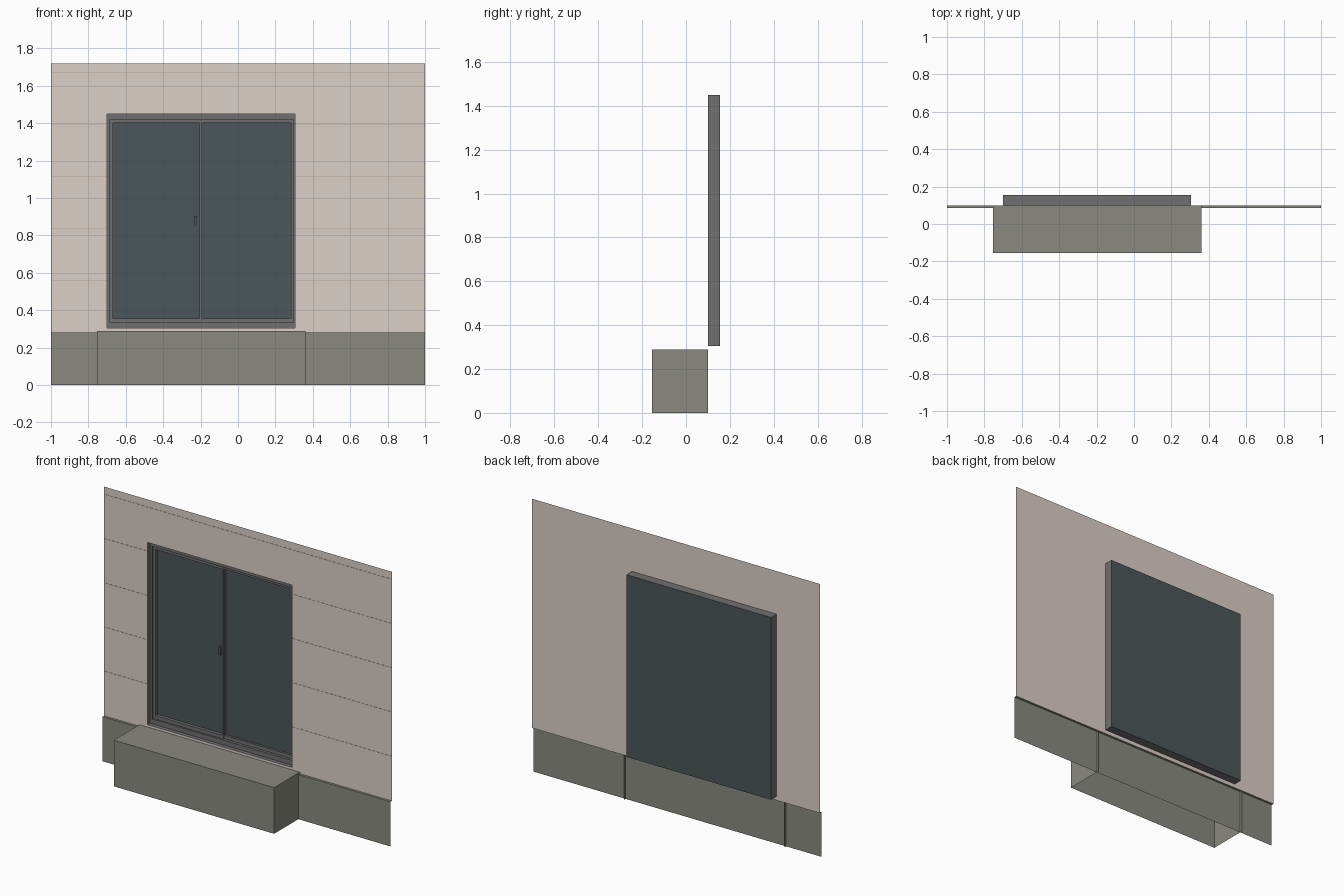
import bpy, bmesh

if "Cube" in bpy.data.objects:
    bpy.data.objects.remove(bpy.data.objects["Cube"])


def material(name, rgb):
    m = bpy.data.materials.new(name)
    m.diffuse_color = (*rgb, 1)
    m.use_nodes = True
    m.node_tree.nodes["Principled BSDF"].inputs["Base Color"].default_value = m.diffuse_color
    return m


ROSE = material("plaster", (0.72, 0.63, 0.58))
TAN = material("joint", (0.50, 0.41, 0.30))
STONE = material("stone", (0.255, 0.255, 0.22))
GREY = material("frame_grey", (0.165, 0.16, 0.16))
GLASS = material("dark_glass", (0.07, 0.095, 0.10))

# Corner indices run x, y, z; each side is wound outward
SIDES = {"left": (0, 1, 3, 2), "right": (4, 6, 7, 5), "front": (0, 4, 5, 1),
         "back": (2, 3, 7, 6), "bottom": (0, 2, 6, 4), "top": (1, 5, 7, 3)}


def add_box(bm, x, y, z, sides=tuple(SIDES), inward=False):
    v = [bm.verts.new((a, b, c)) for a in x for b in y for c in z]
    for s in sides:
        f = bm.faces.new([v[i] for i in SIDES[s]])
        if inward:
            f.normal_flip()


def make(name, mat, *boxes, **kw):
    bm = bmesh.new()
    for b in boxes:
        add_box(bm, *b, **kw)
    bmesh.ops.delete(bm, geom=[v for v in bm.verts if not v.link_faces], context='VERTS')
    bmesh.ops.remove_doubles(bm, verts=bm.verts, dist=0.0001)
    me = bpy.data.meshes.new(name)
    bm.to_mesh(me)
    bm.free()
    me.materials.append(mat)
    ob = bpy.data.objects.new(name, me)
    bpy.context.collection.objects.link(ob)
    return ob


def ring(x, y, z, left, right, bottom, top):
    """Four bars around a rectangular opening."""
    zi = (z[0] + bottom, z[1] - top)
    return [(x, y, (z[0], zi[0])), (x, y, (zi[1], z[1])),
            ((x[0], x[0] + left), y, zi), ((x[1] - right, x[1]), y, zi)]


X0, X1, Z0, Z1 = -0.70, 0.305, 0.305, 1.45   # window opening
YW, YB = 0.10, 0.155                         # wall plane, back of window

# Wall sheet around the opening
make("wall", ROSE, *ring((-1, 1), (YW, YW + 0.01), (0.28, 1.72),
                         X0 + 1, 1 - X1, Z0 - 0.28, 1.72 - Z1), sides=("front",))

# Horizontal joint lines, interrupted by the window
joints = []
for i in range(5):
    z = 0.56 + 0.278 * i
    spans = [(-1, X0), (X1, 1)] if z < Z1 else [(-1, 1)]
    joints += [(s, (YW - 0.001, YW), (z - 0.002, z + 0.002)) for s in spans]
make("wall_joints", TAN, *joints, sides=("front", "top", "bottom"))

# Plinth: front sheet and narrow ledge
make("plinth", STONE, ((-1, 1), (0.085, YW), (0, 0.28)), sides=("front", "top"))

# Hollow step in front of the window
make("step", STONE, ((-0.755, 0.36), (-0.155, YW), (0, 0.29)),
     sides=("front", "left", "right", "top"))

# Window: reveal, stepped frame, two sashes, glass, handle
make("window_reveal", GREY, ((X0, X1), (YW, YB), (Z0, Z1)),
     sides=("left", "right", "top", "bottom"), inward=True)
make("glass", GLASS, ((X0, X1), (YB, YB + 0.01), (Z0, Z1)), sides=("front",))
front = ("front", "left", "right", "top", "bottom")
make("window_frame", GREY, *ring((X0, X1), (0.125, YB), (Z0, Z1), 0.015, 0.01, 0.03, 0.03),
     sides=front)
make("left_sash", GREY, *ring((X0 + 0.015, -0.196), (0.135, YB), (Z0 + 0.03, Z1 - 0.03),
                              0.017, 0.01, 0.022, 0.02), sides=front)
make("right_sash", GREY, *ring((-0.203, X1 - 0.01), (0.142, YB), (Z0 + 0.03, Z1 - 0.03),
                               0.01, 0.012, 0.022, 0.02), sides=front)
make("handle", GREY, ((-0.236, -0.222), (0.145, YB), (0.85, 0.905)), sides=front)
make("handle_grip", GLASS, ((-0.233, -0.225), (0.141, 0.145), (0.855, 0.90)))
